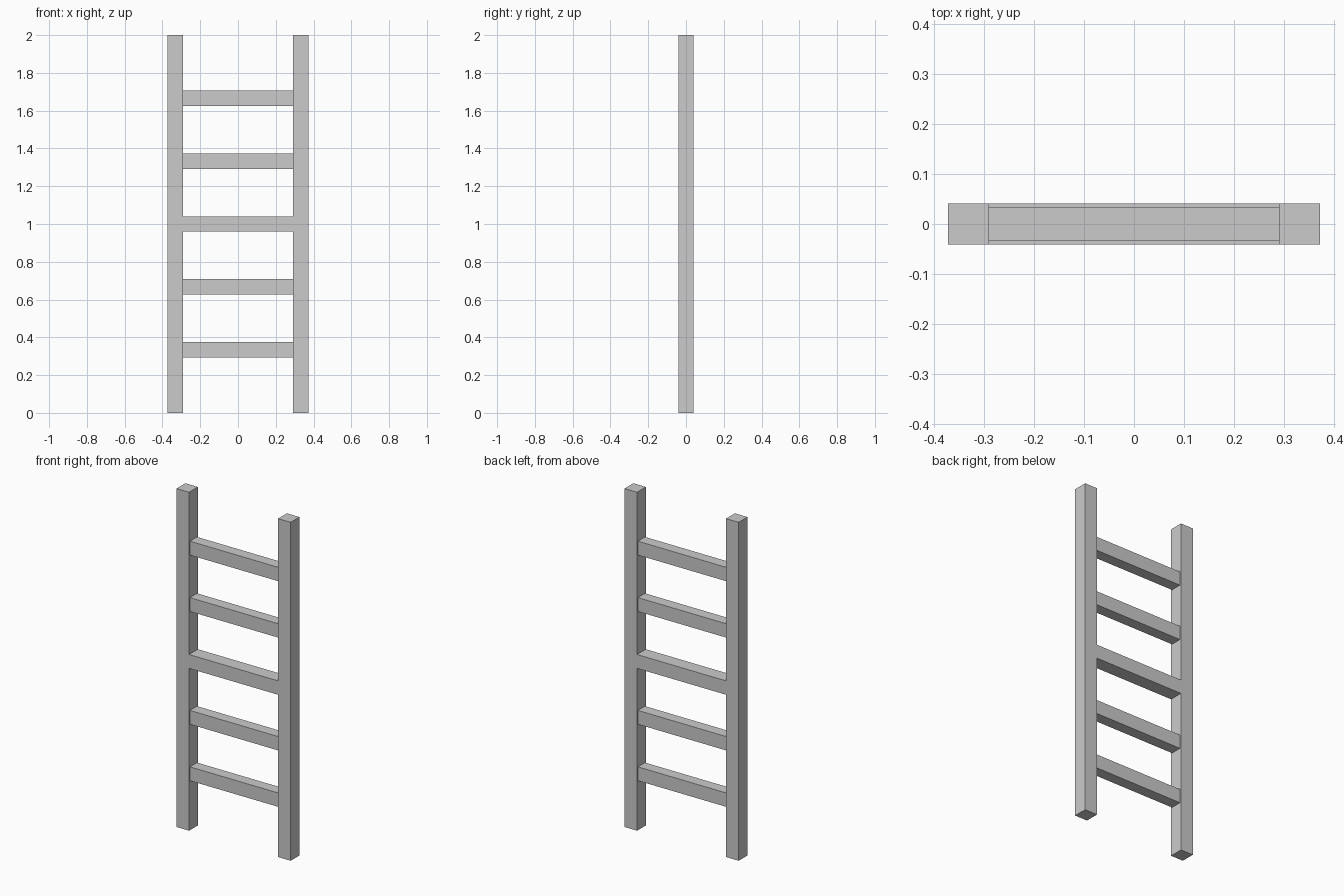
import bpy, bmesh

if "Cube" in bpy.data.objects:
    bpy.data.objects.remove(bpy.data.objects["Cube"])

HEIGHT = 2.0
OUT_X, IN_X = 0.373, 0.291   # outer and inner rail faces
HALF = 0.041                 # half thickness of rails and rungs
RUNG_Y = 0.033               # half depth of the recessed rungs


def finish(name, bm):
    bmesh.ops.recalc_face_normals(bm, faces=bm.faces)
    mesh = bpy.data.meshes.new(name)
    bm.to_mesh(mesh)
    bm.free()
    obj = bpy.data.objects.new(name, mesh)
    bpy.context.collection.objects.link(obj)
    return obj


# H-shaped frame: both rails and the flush middle rung in one piece
mid = HEIGHT / 2
right = [(IN_X, mid - HALF), (IN_X, 0), (OUT_X, 0),
         (OUT_X, HEIGHT), (IN_X, HEIGHT), (IN_X, mid + HALF)]
outline = right + [(-x, z) for x, z in reversed(right)]
bm = bmesh.new()
face = bm.faces.new([bm.verts.new((x, -HALF, z)) for x, z in outline])
ext = bmesh.ops.extrude_face_region(bm, geom=[face], use_keep_orig=True)
verts = [v for v in ext["geom"] if isinstance(v, bmesh.types.BMVert)]
bmesh.ops.translate(bm, verts=verts, vec=(0, 2 * HALF, 0))
finish("ladder_frame", bm)

# Four slimmer rungs, set back from the rail faces
for i in (1, 2, 4, 5):
    bm = bmesh.new()
    bmesh.ops.create_cube(bm, size=2)
    bmesh.ops.scale(bm, verts=bm.verts, vec=(IN_X, RUNG_Y, HALF))
    rung = finish(f"rung_{i}", bm)
    rung.location.z = HEIGHT * i / 6
